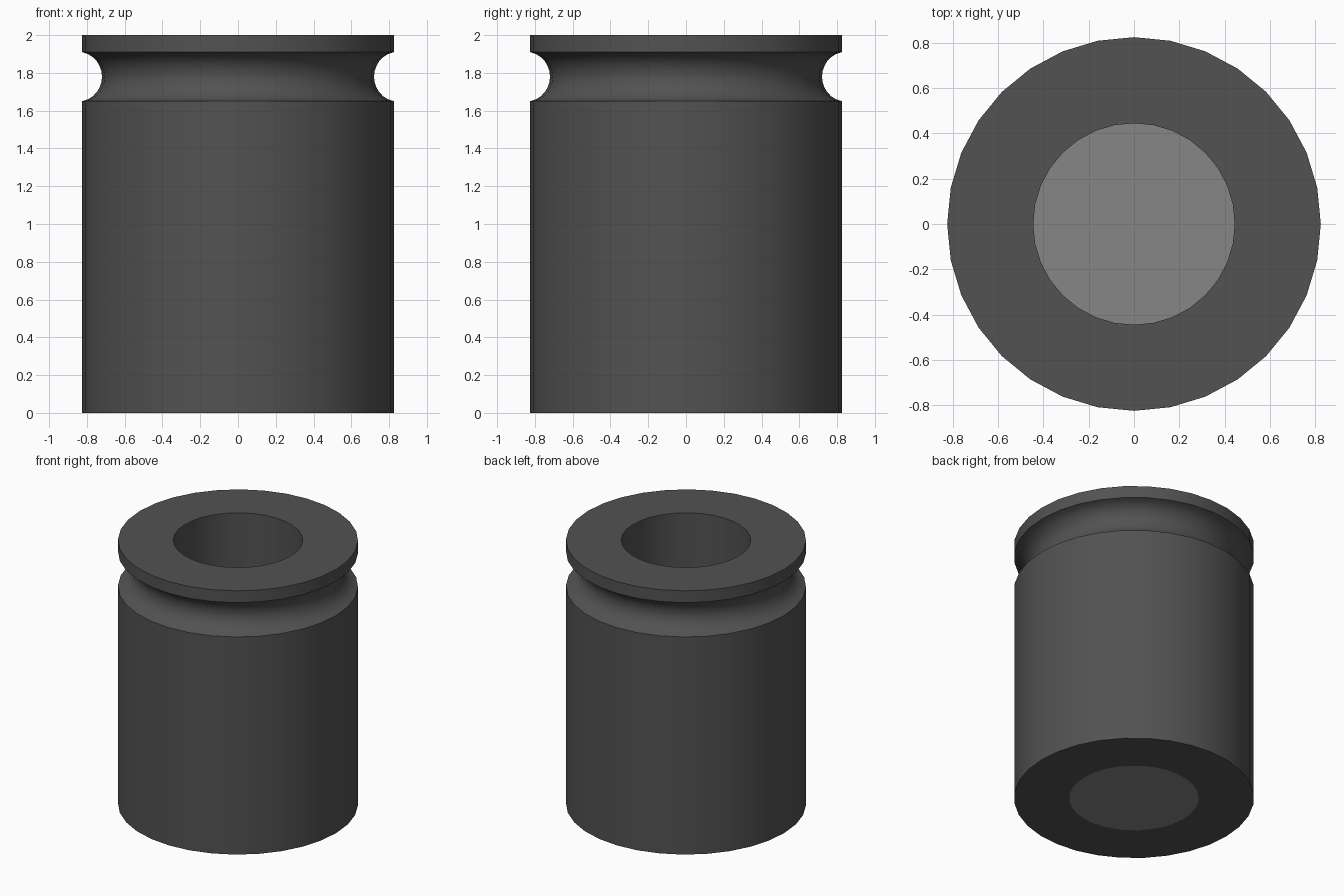
import bpy
import bmesh
import math

if "Cube" in bpy.data.objects:
    bpy.data.objects.remove(bpy.data.objects["Cube"], do_unlink=True)

SIDES = 32
OUTER, BORE, HEIGHT = 0.825, 0.445, 2.0
GROOVE_Z, GROOVE_R, GROOVE_CENTRE = 1.78, 0.1345, 0.8545


def material(name, value):
    mat = bpy.data.materials.new(name)
    mat.use_nodes = True
    colour = (value, value, value, 1.0)
    mat.diffuse_color = colour
    mat.node_tree.nodes["Principled BSDF"].inputs["Base Color"].default_value = colour
    return mat


def lathe(name, profile, mat, closed):
    """Revolve (radius, z) points around the z axis."""
    bm = bmesh.new()
    verts = [bm.verts.new((r, 0, z)) for r, z in profile]
    pairs = list(zip(verts, verts[1:]))
    if closed:
        pairs.append((verts[-1], verts[0]))
    edges = [bm.edges.new(p) for p in pairs]
    bmesh.ops.spin(bm, geom=verts + edges, cent=(0, 0, 0), axis=(0, 0, 1),
                   angle=math.tau, steps=SIDES, use_merge=True)
    bmesh.ops.remove_doubles(bm, verts=bm.verts[:], dist=1e-5)
    bmesh.ops.recalc_face_normals(bm, faces=bm.faces[:])
    mesh = bpy.data.meshes.new(name)
    bm.to_mesh(mesh)
    bm.free()
    mesh.materials.append(mat)
    obj = bpy.data.objects.new(name, mesh)
    bpy.context.collection.objects.link(obj)
    bpy.ops.object.select_all(action="DESELECT")
    obj.select_set(True)
    bpy.context.view_layer.objects.active = obj
    bpy.ops.object.shade_smooth_by_angle(angle=math.radians(30))
    return obj


dark = material("dark grey", 0.085)
light = material("light grey", 0.24)

# Hollow body with a round groove under the top rim
sweep = math.asin(0.13 / GROOVE_R)
groove = []
for i in range(13):
    a = -sweep + 2 * sweep * i / 12
    groove.append((GROOVE_CENTRE - GROOVE_R * math.cos(a),
                   GROOVE_Z + GROOVE_R * math.sin(a)))
groove[0], groove[-1] = (OUTER, GROOVE_Z - 0.13), (OUTER, GROOVE_Z + 0.13)
body = [(BORE, 0), (OUTER, 0)] + groove + [(OUTER, HEIGHT), (BORE, HEIGHT)]
lathe("grooved_body", body, dark, True)

# Thin plug closing the bore, flush with the base
lathe("base_plug", [(0, 0), (BORE, 0), (BORE, 0.02), (0, 0.02)], light, False)
